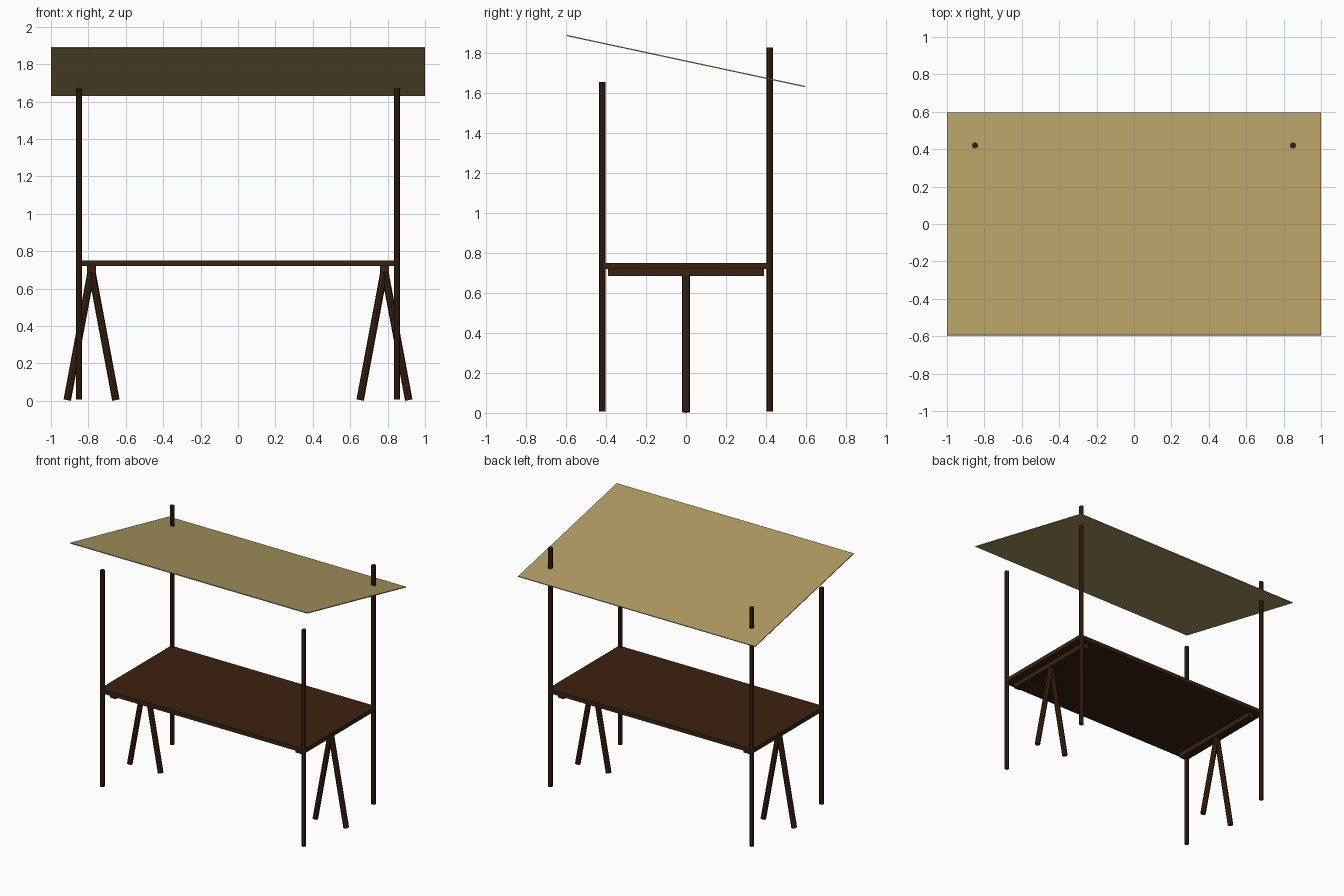
import bpy
from math import atan2, hypot
from mathutils import Vector

cube = bpy.data.objects.get("Cube")
if cube:
    bpy.data.objects.remove(cube, do_unlink=True)


def material(name, rgb):
    mat = bpy.data.materials.new(name)
    mat.use_nodes = True
    mat.diffuse_color = (*rgb, 1)
    mat.node_tree.nodes["Principled BSDF"].inputs["Base Color"].default_value = (*rgb, 1)
    return mat


wood = material("dark wood", (0.045, 0.0152, 0.0048))
canvas = material("tan canvas", (0.44, 0.335, 0.124))


def finish(name, mat):
    obj = bpy.context.object
    obj.name = name
    obj.data.materials.append(mat)
    return obj


def box(name, center, size, mat, tilt=0):
    bpy.ops.mesh.primitive_cube_add(size=1, location=center, rotation=(tilt, 0, 0))
    bpy.context.object.scale = size
    return finish(name, mat)


def pole(name, start, end, radius):
    start, end = Vector(start), Vector(end)
    axis = end - start
    bpy.ops.mesh.primitive_cylinder_add(
        vertices=8, radius=radius, depth=axis.length, location=(start + end) / 2,
        rotation=(0, atan2(axis.x, axis.z), 0))
    return finish(name, wood)


# Table top
box("table_top", (0, 0, 0.736), (1.73, 0.86, 0.031), wood)

# Sloping awning, high at the front
drop, reach = 0.255, 1.19
box("awning", (0, 0, 1.761), (2, hypot(drop, reach), 0.006), canvas, -atan2(drop, reach))

for side, s in (("left", 1), ("right", -1)):
    # Upright posts, taller at the back
    pole(f"front_post_{side}", (s * 0.85, -0.42, 0.007), (s * 0.85, -0.42, 1.657), 0.0165)
    pole(f"back_post_{side}", (s * 0.85, 0.42, 0.007), (s * 0.85, 0.42, 1.828), 0.0165)

    # Trestle: cross beam and splayed legs
    x = s * 0.783
    box(f"trestle_beam_{side}", (x, 0, 0.703), (0.05, 0.78, 0.038), wood)
    for part, d in (("outer", s), ("inner", -s)):
        pole(f"trestle_leg_{part}_{side}", (x + d * 0.13, 0, 0.004), (x, 0, 0.7), 0.02)
